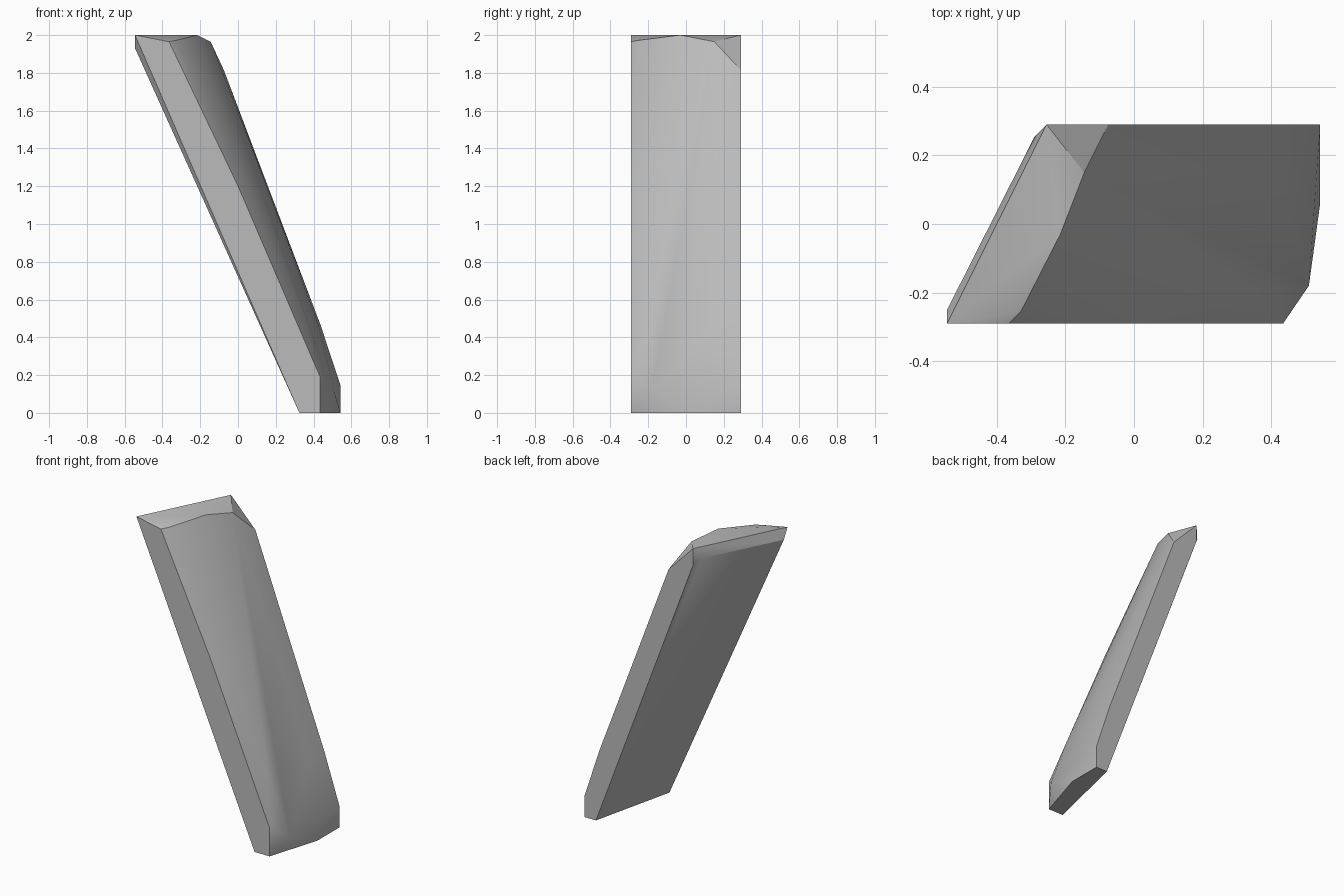
import bpy, bmesh, math

cube = bpy.data.objects.get("Cube")
if cube:
    bpy.data.objects.remove(cube)

grey = bpy.data.materials.new("plain grey")
grey.use_nodes = True
tone = (0.5, 0.5, 0.5, 1)
grey.diffuse_color = tone
grey.node_tree.nodes["Principled BSDF"].inputs["Base Color"].default_value = tone

HALF = 0.29    # half depth of the slab
LEAN = 0.378   # sideways drift per unit of height

# Top end: flat back rim, then the slightly crowned rim of the curved side
top = [(-0.545, -HALF, 2), (-0.255, HALF, 2),
       (-0.365, -HALF, 1.965), (-0.33, -0.255, 1.972), (-0.215, -0.03, 2),
       (-0.145, 0.15, 1.965), (-0.075, HALF, 1.815)]

# Flat underside, with its narrow bevels
under = [(-0.545, -0.25, 1.93), (-0.29, 0.255, 1.93), (-0.255, HALF, 1.89),
         (0.325, -HALF, 0), (0.338, -0.25, 0), (0.46, HALF, 0)]

# Foot: chamfered outer corner and upright end
foot = [(0.435, -HALF, 0), (0.435, -HALF, 0.19), (0.51, -0.18, 0.11),
        (0.543, 0.06, 0), (0.543, HALF, 0), (0.543, HALF, 0.145)]


def bulge_row(z, profile):
    """Points across the curved side at one height, leaning with the slab."""
    return [(r - LEAN * z, y, z) for y, r in profile]


curved = (bulge_row(1.2, [(-HALF, 0.454), (-0.22, 0.498), (0, 0.575), (0.15, 0.606)])
          + bulge_row(0.47, [(-0.2, 0.542), (0.03, 0.583), (0.15, 0.602), (HALF, 0.613)]))

# Wrap the outline points in one solid and merge its flat faces
bm = bmesh.new()
for point in top + under + foot + curved:
    bm.verts.new(point)
hull = bmesh.ops.convex_hull(bm, input=bm.verts)
loose = [v for v in bm.verts if not v.link_faces]
bmesh.ops.delete(bm, geom=loose, context="VERTS")
bmesh.ops.dissolve_limit(bm, angle_limit=math.radians(0.8),
                         verts=bm.verts, edges=bm.edges)
bmesh.ops.recalc_face_normals(bm, faces=bm.faces)

mesh = bpy.data.meshes.new("leaning_slab")
bm.to_mesh(mesh)
bm.free()
mesh.materials.append(grey)
slab = bpy.data.objects.new("leaning_slab", mesh)
bpy.context.collection.objects.link(slab)

# Soft curved side, crisp borders
bpy.context.view_layer.objects.active = slab
slab.select_set(True)
bpy.ops.object.shade_smooth_by_angle(angle=math.radians(30))
